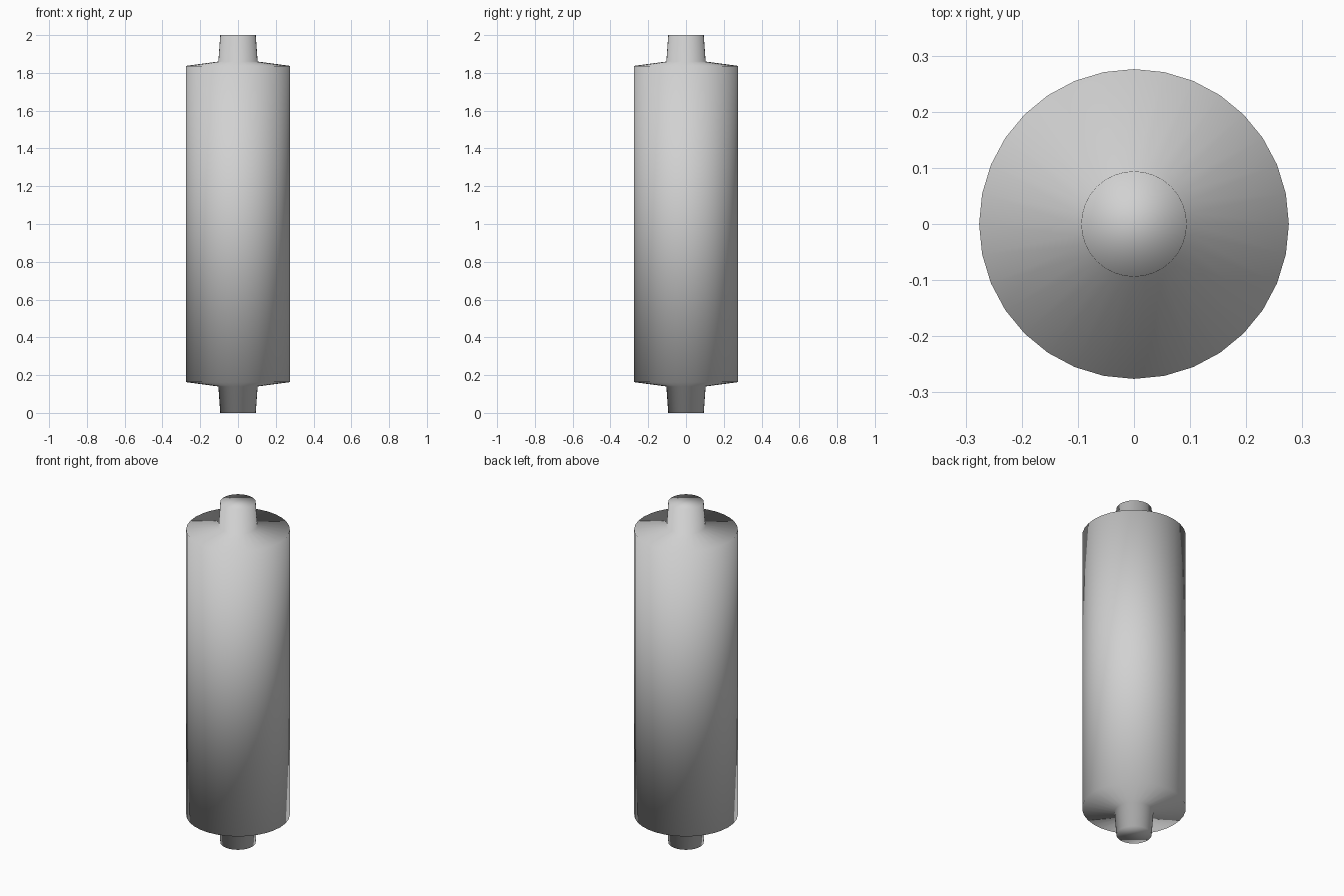
import bpy
import bmesh
from math import cos, sin, tau

cube = bpy.data.objects.get("Cube")
if cube:
    bpy.data.objects.remove(cube, do_unlink=True)

SIDES = 32

# Plain grey material
grey = bpy.data.materials.new("light_grey")
grey.use_nodes = True
colour = (0.64, 0.64, 0.64, 1)
grey.diffuse_color = colour
grey.node_tree.nodes["Principled BSDF"].inputs["Base Color"].default_value = colour

# Lower half profile (radius, height): pin end, pin root, barrel rim; mirrored for the top
lower = [(0.094, 0), (0.104, 0.14), (0.276, 0.163)]
profile = lower + [(r, 2 - z) for r, z in reversed(lower)]

# Roller turned from the profile as one continuous surface
bm = bmesh.new()
rings = [[bm.verts.new((r * cos(tau * i / SIDES), r * sin(tau * i / SIDES), z))
          for i in range(SIDES)] for r, z in profile]
for a, b in zip(rings, rings[1:]):
    for i in range(SIDES):
        j = (i + 1) % SIDES
        bm.faces.new((a[i], a[j], b[j], b[i]))

# End caps
bm.faces.new(rings[0][::-1])
bm.faces.new(rings[-1])
for face in bm.faces:
    face.smooth = True

mesh = bpy.data.meshes.new("roller")
bm.to_mesh(mesh)
bm.free()
mesh.materials.append(grey)
roller = bpy.data.objects.new("roller", mesh)
bpy.context.collection.objects.link(roller)
